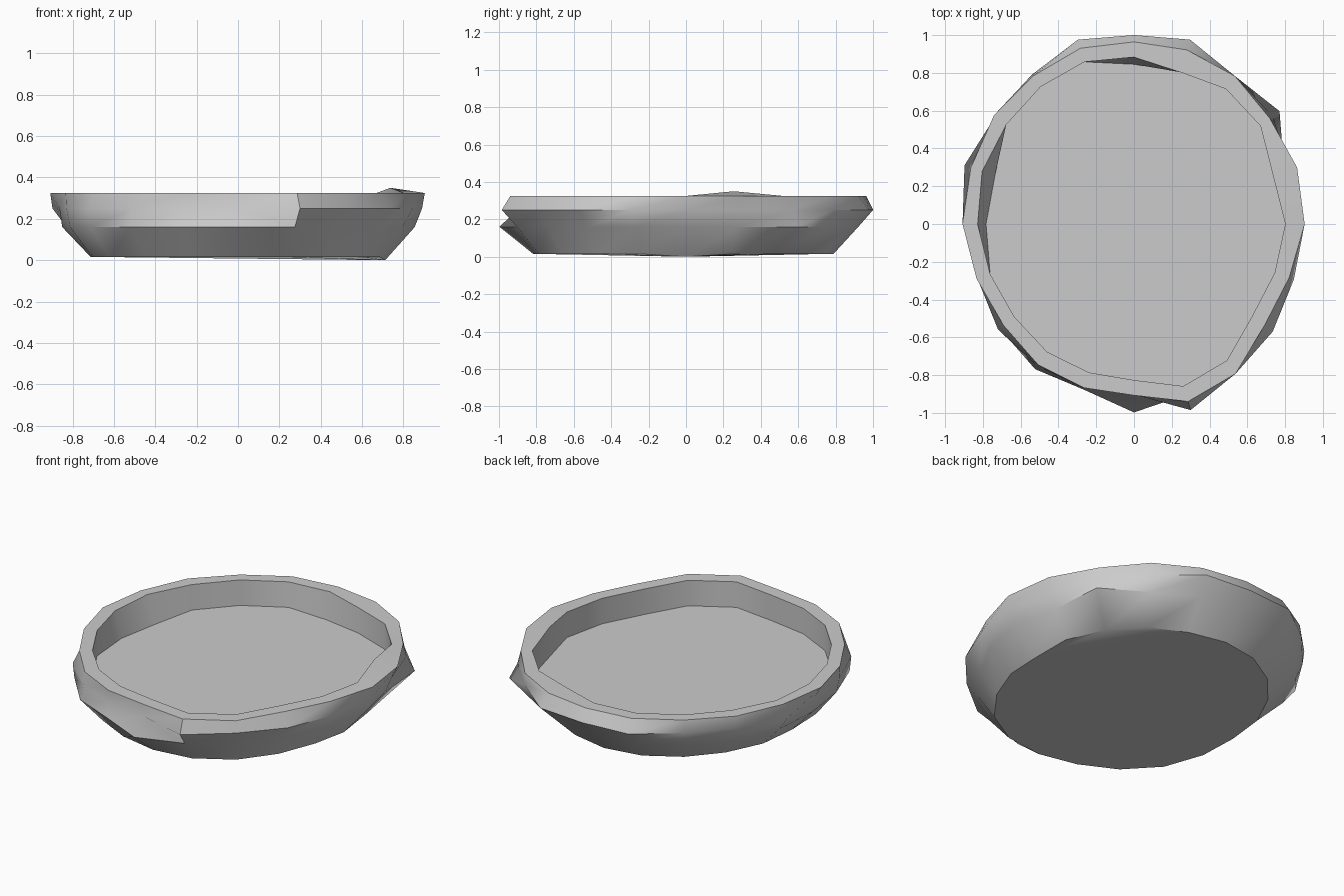
import bpy, bmesh, math

if "Cube" in bpy.data.objects:
    bpy.data.objects.remove(bpy.data.objects["Cube"])

# Twenty-sided oval dish: each ring is a scaled oval with hand-made irregularity (percent)
N, A, B = 20, 0.89, 0.95

bottom = [80, 82, 83, 83, 82, 83, 83, 82, 81, 81, 80, 83, 86, 86, 85, 86, 87, 86, 83, 81]
middle = [96, 94, 107, 98, 98, 97, 100, 98, 98, 98, 95.5, 96, 99, 100, 97, 105, 100, 96, 93, 94]
upper = [100, 98, 102, 102, 108, 105.3, 108, 103, 102, 106, 97, 98, 100, 98, 96, 95, 109, 103, 102, 100]
rim = [101.5, 102, 100, 102, 102, 101.5, 103, 102, 103, 102, 102, 98.5, 96, 97, 96, 95.5, 104, 103, 96, 97]
inner = [90, 87, 93, 93, 89, 93, 95, 94.5, 94, 95, 93, 90, 88, 88, 87, 87, 95, 94, 87, 88]

bm = bmesh.new()


def ring(percent, z):
    verts = []
    for i, p in enumerate(percent):
        t = 2 * math.pi * i / N
        verts.append(bm.verts.new((A * p / 100 * math.cos(t), B * p / 100 * math.sin(t), z)))
    return verts


def bridge(lower, higher):
    for i in range(N):
        j = (i + 1) % N
        bm.faces.new((lower[i], lower[j], higher[j], higher[i]))


# Floor follows the inner lip, drawn in slightly at the back and left
floor = list(inner)
floor[5], floor[9], floor[10] = 89, 87, 88

rings = [ring(bottom, 0.015), ring(middle, 0.16), ring(upper, 0.25),
         ring(rim, 0.325), ring(inner, 0.325), ring(floor, 0.17)]
for a, b in zip(rings, rings[1:]):
    bridge(a, b)
bm.faces.new(rings[0][::-1])
bm.faces.new(rings[-1])

# Small dip under the foot and raised nick on the inner lip
rings[0][0].co.z = 0.0
rings[4][1].co.z = 0.35

bmesh.ops.recalc_face_normals(bm, faces=bm.faces)
mesh = bpy.data.meshes.new("dish")
bm.to_mesh(mesh)
bm.free()
dish = bpy.data.objects.new("dish", mesh)
bpy.context.collection.objects.link(dish)

# Soft outer wall with crisp rim and foot
bpy.context.view_layer.objects.active = dish
dish.select_set(True)
bpy.ops.object.shade_smooth_by_angle(angle=math.radians(40))
